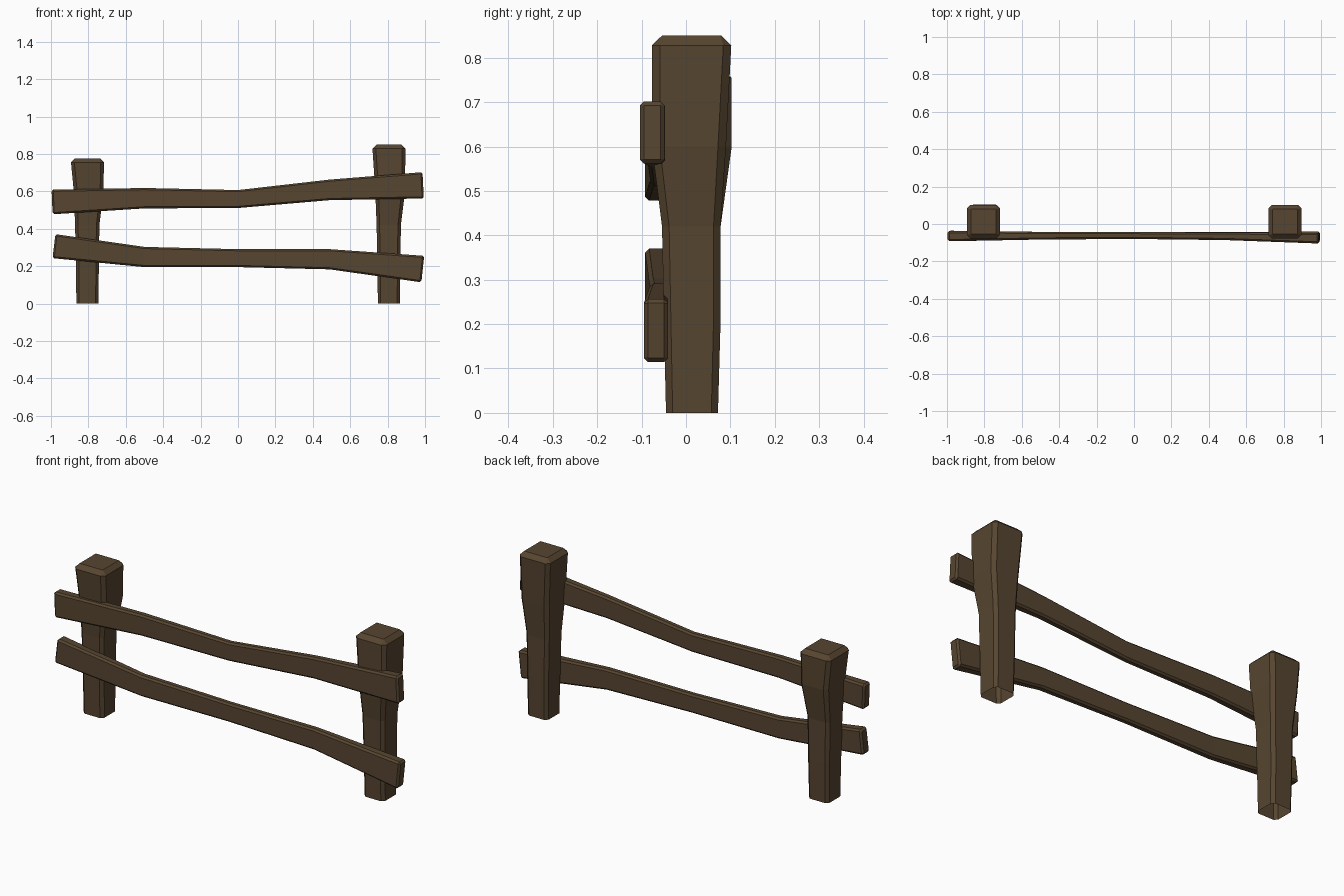
import bpy, bmesh

if "Cube" in bpy.data.objects:
    bpy.data.objects.remove(bpy.data.objects["Cube"])

wood = bpy.data.materials.new("dark_wood")
wood.diffuse_color = (0.095, 0.06, 0.03, 1)
wood.use_nodes = True
wood.node_tree.nodes["Principled BSDF"].inputs["Base Color"].default_value = wood.diffuse_color


def ring(a0, a1, b0, b1, c):
    """Rectangle with its four corners cut off by c."""
    return [(a0 + c, b0), (a1 - c, b0), (a1, b0 + c), (a1, b1 - c),
            (a1 - c, b1), (a0 + c, b1), (a0, b1 - c), (a0, b0 + c)]


def loft(name, sections, place, cap_start):
    """Skin flat faces over sections of (position, a0, a1, b0, b1, chamfer)."""
    bm = bmesh.new()
    loops = [[bm.verts.new(place(s[0], a, b)) for a, b in ring(*s[1:])]
             for s in sections]
    for lo, hi in zip(loops, loops[1:]):
        for i in range(8):
            j = (i + 1) % 8
            bm.faces.new((lo[i], lo[j], hi[j], hi[i]))
    bm.faces.new(loops[-1])
    if cap_start:
        bm.faces.new(loops[0][::-1])
    bmesh.ops.recalc_face_normals(bm, faces=bm.faces)
    mesh = bpy.data.meshes.new(name)
    bm.to_mesh(mesh)
    bm.free()
    mesh.materials.append(wood)
    obj = bpy.data.objects.new(name, mesh)
    bpy.context.collection.objects.link(obj)


def post(name, x, height, bulge_back):
    # Tapered post, open underneath, one corner bulging at z = 0.6
    b0, b1 = (-0.067, 0.103) if bulge_back else (-0.077, 0.090)
    h = height - 0.022
    sections = [
        (0.0, -0.059, 0.059, -0.045, 0.072, 0.015),
        (0.21, -0.062, 0.061, -0.050, 0.078, 0.016),
        (0.42, -0.066, 0.064, -0.054, 0.078, 0.016),
        (0.60, -0.073, 0.086, b0, b1, 0.018),
        (h, -0.088, 0.088, -0.077, 0.102, 0.018),
        (height, -0.066, 0.066, -0.054, 0.079, 0.002),
    ]
    loft(name, sections, lambda t, a, b: (x + a, b, t), False)


post("left_post", -0.805, 0.777, True)
post("right_post", 0.807, 0.85, False)


def rail(name, stations):
    # Warped plank; both ends get a small bevelled tip
    c, d = 0.009, 0.009
    body = [(*s, c) for s in stations]

    def tip(s):
        x, y0, y1, z0, z1 = s
        x += d if x > 0 else -d
        return (x, y0 + d, y1 - d, z0 + d, z1 - d, 0.001)

    sections = [tip(stations[0])] + body + [tip(stations[-1])]
    # Ends lean square to the plank's slope
    lean = {}
    for end, inner in ((stations[0], stations[1]), (stations[-1], stations[-2])):
        mid_e, mid_i = (end[3] + end[4]) / 2, (inner[3] + inner[4]) / 2
        lean[end[0] > 0] = (mid_e, (mid_e - mid_i) / (end[0] - inner[0]))

    def place(t, y, z):
        if abs(t) > 0.9:
            mid, slope = lean[t > 0]
            t -= (z - mid) * slope
        return (t, y, z)

    loft(name, sections, place, True)


# x, y front, y back, z bottom, z top
rail("upper_rail", [
    (-0.985, -0.092, -0.038, 0.478, 0.609),
    (-0.50, -0.083, -0.042, 0.509, 0.618),
    (0.0, -0.080, -0.043, 0.511, 0.607),
    (0.49, -0.086, -0.045, 0.553, 0.663),
    (0.981, -0.104, -0.048, 0.562, 0.702)])
rail("lower_rail", [
    (-0.975, -0.092, -0.036, 0.242, 0.370),
    (-0.50, -0.083, -0.042, 0.195, 0.303),
    (0.0, -0.080, -0.043, 0.195, 0.291),
    (0.49, -0.083, -0.043, 0.183, 0.291),
    (0.979, -0.095, -0.040, 0.115, 0.256)])
